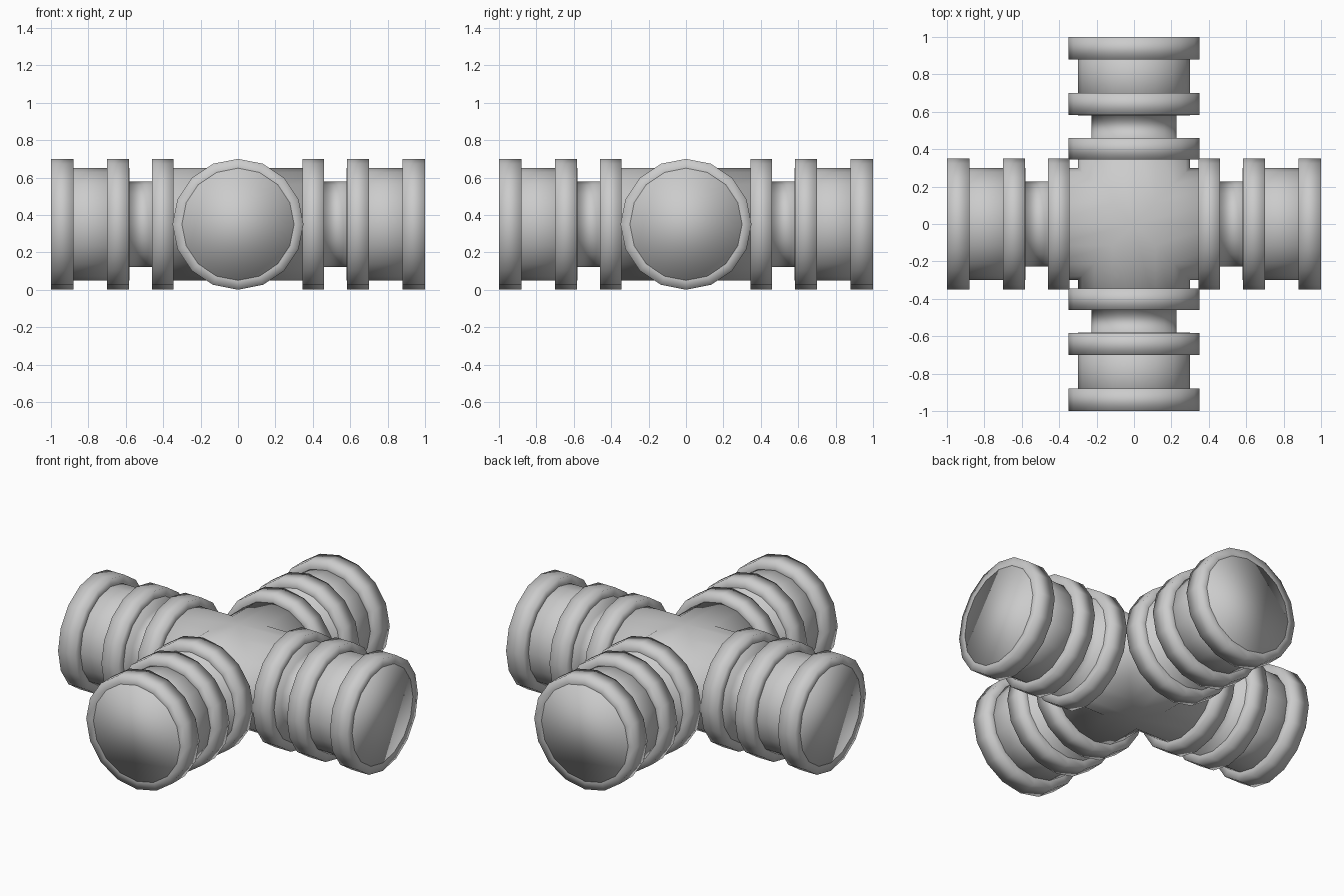
import bpy, bmesh, math
from mathutils import Matrix

if "Cube" in bpy.data.objects:
    bpy.data.objects.remove(bpy.data.objects["Cube"])

SIDES = 16
AXIS_Z = 0.35
BODY, NECK, FLANGE = 0.30, 0.228, 0.35


def finish(bm, name):
    """Turn a bmesh into a smooth-shaded object."""
    for f in bm.faces:
        f.smooth = True
    mesh = bpy.data.meshes.new(name)
    bm.to_mesh(mesh)
    bm.free()
    obj = bpy.data.objects.new(name, mesh)
    bpy.context.collection.objects.link(obj)
    return obj


def add_ring(bm, radius, x, turn):
    """Ring of vertices around an arm; x=None gives the mitred centre joint."""
    ring = []
    for i in range(SIDES):
        a = 2 * math.pi * i / SIDES
        u, w = radius * math.sin(a), radius * math.cos(a)
        px = abs(u) if x is None else x
        ring.append(bm.verts.new(turn @ Matrix.Translation((px, u, AXIS_Z + w)).translation))
    return ring


def revolve(bm, profile, turn, cap=False):
    """Skin a list of (radius, x) steps along one arm."""
    rings = [add_ring(bm, r, x, turn) for r, x in profile]
    for a, b in zip(rings, rings[1:]):
        for i in range(SIDES):
            j = (i + 1) % SIDES
            bm.faces.new((a[i], a[j], b[j], b[i]))
    if cap:
        bm.faces.new(rings[-1])


turns = [Matrix.Rotation(k * math.pi / 2, 4, 'Z') for k in range(4)]

# Cross-shaped core: four mitred pipes, each with a narrow neck and closed end
core = bmesh.new()
for t in turns:
    revolve(core, [(BODY, None), (BODY, 0.46), (NECK, 0.46), (NECK, 0.58),
                   (BODY, 0.58), (BODY, 1.0)], t, cap=True)
bmesh.ops.remove_doubles(core, verts=core.verts, dist=1e-4)
bmesh.ops.recalc_face_normals(core, faces=core.faces)
finish(core, "pipe_cross")

# Raised collars: inner, middle and end flange on each arm
collars = {"inner_collar": (0.346, 0.46), "middle_collar": (0.583, 0.70),
           "end_collar": (0.88, 1.0)}
for name, (x0, x1) in collars.items():
    for k, t in enumerate(turns):
        bm = bmesh.new()
        revolve(bm, [(BODY, x0), (FLANGE, x0), (FLANGE, x1), (BODY, x1)], t)
        bmesh.ops.recalc_face_normals(bm, faces=bm.faces)
        # Make sure the outer wall faces outward
        wall = max(bm.faces, key=lambda f: f.calc_center_median().z)
        if wall.normal.z < -0.1:
            bmesh.ops.reverse_faces(bm, faces=bm.faces)
        finish(bm, f"{name}_{k + 1}")
